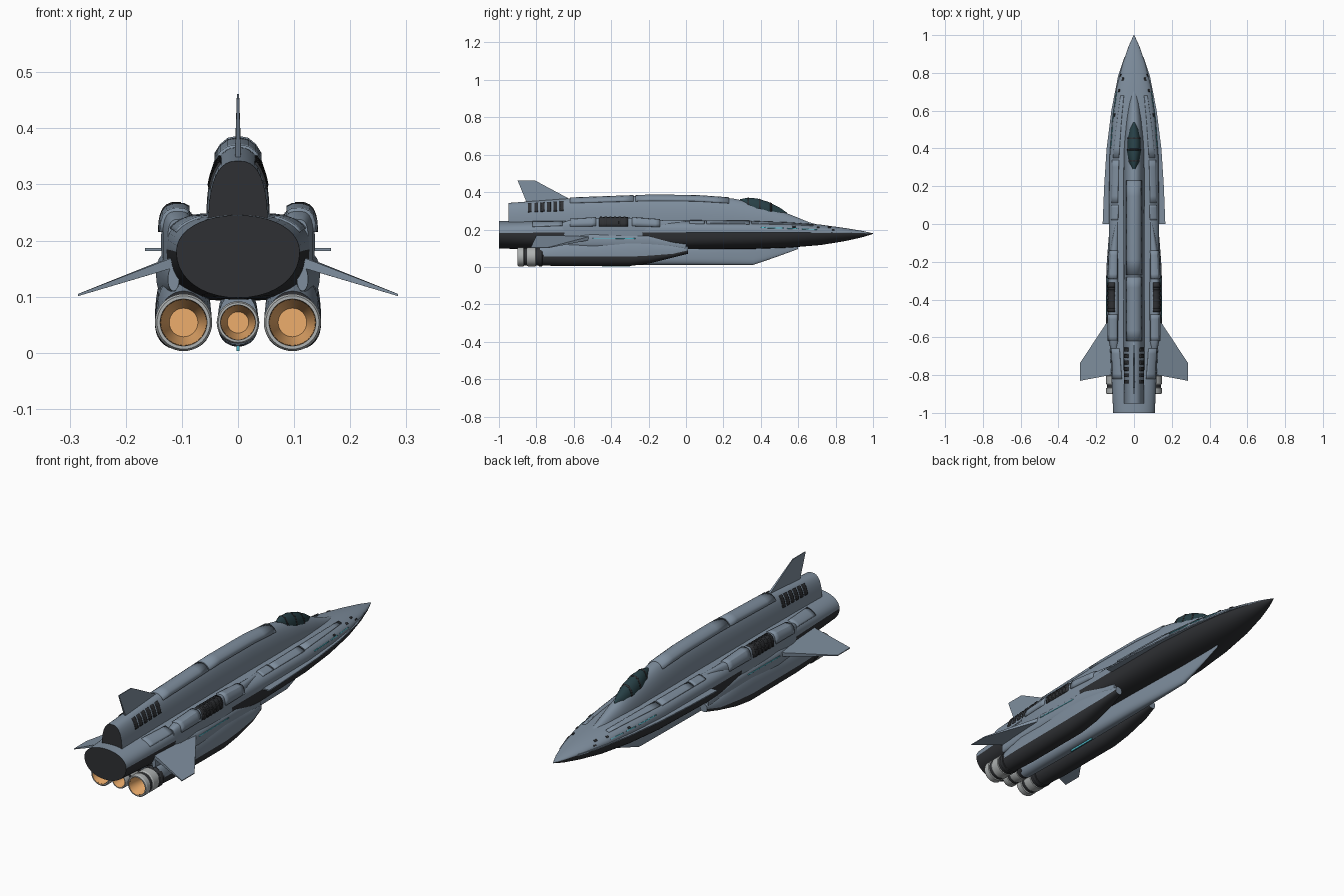
import bpy, bmesh, math

if "Cube" in bpy.data.objects:
    bpy.data.objects.remove(bpy.data.objects["Cube"])


def mat(name, c):
    m = bpy.data.materials.new(name)
    m.diffuse_color = (*c, 1)
    m.use_nodes = True
    m.node_tree.nodes["Principled BSDF"].inputs["Base Color"].default_value = m.diffuse_color
    return m


GREY = mat("hull_grey", (0.21, 0.27, 0.34))
DARK = mat("dark_plating", (0.028, 0.03, 0.034))
METAL = mat("nozzle_metal", (0.42, 0.44, 0.44))
GLOW = mat("engine_glow", (0.85, 0.42, 0.15))
GLASS = mat("canopy_glass", (0.02, 0.05, 0.06))
CYAN = mat("light_strip", (0.08, 0.5, 0.6))


def make(name, verts, faces, mats, idx=None, mirror=False, smooth=30):
    me = bpy.data.meshes.new(name)
    me.from_pydata(verts, [], faces)
    for m in mats:
        me.materials.append(m)
    if idx:
        me.polygons.foreach_set("material_index", idx)
    bm = bmesh.new()
    bm.from_mesh(me)
    bmesh.ops.recalc_face_normals(bm, faces=bm.faces[:])
    bm.to_mesh(me)
    bm.free()
    ob = bpy.data.objects.new(name, me)
    bpy.context.collection.objects.link(ob)
    bpy.ops.object.select_all(action='DESELECT')
    ob.select_set(True)
    bpy.context.view_layer.objects.active = ob
    bpy.ops.object.shade_smooth_by_angle(angle=math.radians(smooth))
    if mirror:
        ob.modifiers.new("mirror", 'MIRROR').use_mirror_merge = False
    return ob


def point(st, y, deg, off=0.0):
    """Point on a lofted superellipse body; station = y, cx, halfwidth, z mid, z top, z bottom, exponent."""
    st = sorted(st)
    y = min(max(y, st[0][0]), st[-1][0])
    for a, b in zip(st, st[1:]):
        if a[0] <= y <= b[0]:
            f = (y - a[0]) / (b[0] - a[0])
            _, cx, hw, zc, zt, zb, n = [p + (q - p) * f for p, q in zip(a, b)]
            break
    c, s = math.cos(math.radians(deg)), math.sin(math.radians(deg))
    h = (zt - zc if s > 0 else zc - zb) + off
    return (cx + math.copysign(abs(c) ** (2 / n), c) * (hw + off), y,
            zc + math.copysign(abs(s) ** (2 / n), s) * h)


def loft(name, st, top=GREY, low=DARK, mirror=False, n=40):
    ys = sorted(s[0] for s in st)
    verts = [point(st, y, 360 * i / n) for y in ys for i in range(n)]
    faces, idx = [], []
    for r in range(len(ys) - 1):
        for i in range(n):
            j = (i + 1) % n
            faces.append((r * n + i, r * n + j, r * n + n + j, r * n + n + i))
            idx.append(0 if i < n // 2 else 1)
    faces += [tuple(range(n)), tuple(range(len(verts) - n, len(verts)))]
    return make(name, verts, faces, [top, low], idx + [1, 0], mirror)


def panel(name, st, y0, y1, t0, t1, off, m=GREY, mirror=True, taper=0.0):
    """Thin raised plate that follows a lofted body."""
    ny, nt = 6, 6
    verts = []
    for i in range(ny + 1):
        f = i / ny
        for j in range(nt + 1):
            lo = t0 + (t1 - t0) * taper * f
            verts.append(point(st, y0 + (y1 - y0) * f, lo + (t1 - lo) * j / nt))
    w = nt + 1
    faces = [(i * w + j, i * w + j + 1, i * w + w + j + 1, i * w + w + j)
             for i in range(ny) for j in range(nt)]
    ob = make(name, verts, faces, [m])
    mod = ob.modifiers.new("thickness", 'SOLIDIFY')
    mod.thickness, mod.offset = off * 2, 0
    if mirror:
        ob.modifiers.new("mirror", 'MIRROR').use_mirror_merge = False
    return ob


def blade(name, outline, thick, axis, m=GREY, mirror=False):
    """Flat outline (with per-point thickness) turned into a fin."""
    verts = []
    for s in (-1, 1):
        for p, t in zip(outline, thick):
            q = list(p)
            q[axis] += s * t / 2
            verts.append(q)
    n = len(outline)
    faces = [tuple(range(n)), tuple(range(n, 2 * n))]
    faces += [(i, (i + 1) % n, n + (i + 1) % n, n + i) for i in range(n)]
    return make(name, verts, faces, [m], mirror=mirror)


def lathe(name, cx, cz, prof, m, n=40, mirror=False):
    """Turn a (radius, y) profile round a y axis."""
    verts = [(cx + r * math.cos(2 * math.pi * i / n), y, cz + r * math.sin(2 * math.pi * i / n))
             for r, y in prof for i in range(n)]
    faces = [(k * n + i, k * n + (i + 1) % n, k * n + n + (i + 1) % n, k * n + n + i)
             for k in range(len(prof) - 1) for i in range(n)]
    return make(name, verts, faces, [m], mirror=mirror)


# main hull: grey above, dark below
HULL = [(-1, 0, .11, .18, .245, .098, 2.1), (-.8, 0, .12, .183, .247, .095, 2.5),
        (-.55, 0, .132, .185, .248, .093, 3.4), (0, 0, .133, .185, .25, .095, 3.3),
        (.35, 0, .13, .187, .248, .096, 2.8), (.55, 0, .115, .187, .24, .103, 2.5),
        (.72, 0, .092, .187, .226, .117, 2.2), (.85, 0, .06, .184, .208, .138, 2),
        (.94, 0, .029, .181, .193, .158, 2), (1, 0, .002, .178, .18, .176, 2)]
loft("main_hull", HULL)

# dorsal spine
SPINE = [(-.95, 0, .053, .22, .342, .2, 2.6), (-.63, 0, .056, .22, .366, .2, 2.5),
         (-.2, 0, .057, .22, .382, .2, 2.4), (.05, 0, .057, .22, .38, .2, 2.4),
         (.25, 0, .056, .22, .366, .2, 2.3), (.42, 0, .052, .22, .33, .2, 2.2),
         (.55, 0, .04, .215, .283, .2, 2.1), (.66, 0, .025, .21, .238, .2, 2),
         (.75, 0, .01, .2, .215, .19, 2)]
loft("dorsal_spine", SPINE)
for i, (a, b) in enumerate([(-.62, -.28), (-.27, .23)]):
    panel("spine_top_plate_%d" % i, SPINE, a, b, 52, 128, .005, mirror=False)
for i in range(6):
    y = -.845 + i * .034
    panel("spine_vent_%d" % i, SPINE, y, y + .02, 28, 62, .004, DARK)

# cockpit canopy with frames
CAN = [(.29, 0, .012, .33, .362, .3, 2), (.33, 0, .028, .325, .37, .3, 2),
       (.38, 0, .036, .315, .366, .28, 2), (.44, 0, .035, .30, .348, .27, 2),
       (.5, 0, .023, .285, .318, .26, 2), (.54, 0, .004, .28, .29, .27, 2)]
loft("canopy", CAN, GLASS, GLASS)
for i, y in enumerate((.33, .39, .45)):
    panel("canopy_frame_%d" % i, CAN, y, y + .008, 0, 180, .002, DARK, mirror=False)

# shoulder fairings with grilles
SHO = [(-.66, .105, .02, .2, .238, .13, 3), (-.62, .107, .027, .2, .252, .12, 3.2),
       (-.45, .108, .029, .2, .263, .11, 3.2), (-.3, .108, .028, .2, .263, .11, 3.2),
       (-.14, .104, .024, .2, .25, .14, 3), (.02, .09, .008, .2, .246, .19, 2.4)]
loft("shoulder_fairing", SHO, GREY, GREY, mirror=True, n=28)
panel("shoulder_plate_rear", SHO, -.62, -.48, 8, 120, .006)
panel("shoulder_plate_front", SHO, -.29, -.14, 8, 120, .006)
panel("grille_bed", SHO, -.465, -.31, 6, 95, .003, DARK)
for i in range(6):
    y = -.46 + i * .025
    panel("grille_slat_%d" % i, SHO, y, y + .012, 6, 95, .006, DARK)

# hull plating and lights
panel("deck_plate_mid", HULL, .02, .1, 35, 62, .005)
panel("deck_plate_fore", HULL, .11, .34, 35, 60, .005)
panel("deck_plate_nose", HULL, .35, .68, 38, 60, .004, taper=.4)
panel("tail_plate", HULL, -.82, -.66, 25, 62, .004)
for i, (a, b) in enumerate([(.4, .52), (.54, .6), (.62, .7)]):
    panel("hull_light_%d" % i, HULL, a, b, 14, 18, .002, CYAN)
for i, (y, t) in enumerate([(.57, 20), (.7, 30), (.76, 40), (.78, 18)]):
    panel("thruster_port_%d" % i, HULL, y, y + .014, t, t + 9, .004, DARK)

# chine strakes
chine = [(.03, .91), (.052, .88), (.085, .78), (.12, .6), (.145, .4), (.158, .2),
         (.166, 0), (.1, 0)]
blade("chine_strake", [(x, y, .184) for x, y in chine], [.006] * 8, 2, mirror=True)

# swept wings and tail fin
blade("wing", [(.1, -.47, .166), (.15, -.53, .15), (.285, -.735, .103), (.285, -.83, .103),
               (.1, -.795, .166)], [.022, .018, .004, .004, .02], 2, mirror=True)
blade("tail_fin", [(0, -.62, .362), (0, -.805, .461), (0, -.9, .461), (0, -.85, .34),
                   (0, -.62, .34)], [.01, .004, .004, .01, .012], 0)

# side nacelles
NAC = [(-.78, .097, .046, .055, .11, .008, 2), (-.65, .097, .05, .055, .145, .004, 2.2),
       (-.3, .098, .05, .055, .166, .005, 2.4), (-.2, .098, .046, .06, .158, .018, 2.4),
       (-.07, .1, .034, .07, .127, .05, 2.4), (.01, .1, .018, .088, .108, .07, 2.4)]
loft("side_nacelle", NAC, mirror=True)
NACF = [(-.8, .115, .01, .13, .155, .11, 2), (-.5, .124, .022, .14, .178, .1, 2.4),
        (-.2, .12, .018, .14, .17, .1, 2.4), (0, .11, .01, .11, .13, .09, 2)]
loft("nacelle_fairing", NACF, GREY, GREY, mirror=True, n=24)
panel("nacelle_light", NACF, -.5, -.27, 14, 20, .002, CYAN)

# central pod and keel
POD = [(-.78, 0, .036, .053, .11, .014, 2), (-.5, 0, .036, .053, .12, .012, 2.4),
       (0, 0, .028, .055, .12, .011, 2.6), (.36, 0, .014, .055, .12, .011, 3),
       (.48, 0, .008, .09, .12, .052, 3), (.6, 0, .003, .11, .13, .096, 2)]
loft("central_keel_pod", POD, GREY, GREY)
blade("keel_light", [(0, -.45, .003), (0, -.3, .003), (0, -.3, .016), (0, -.45, .016)],
      [.006] * 4, 0, CYAN)

# engine nozzles: dark sleeve, metal rings, glowing throat
for label, cx, r in (("side", .097, .051), ("centre", 0, .038)):
    mir = cx > 0
    lathe(label + "_nozzle_sleeve", cx, .054,
          [(r * .93, -.76), (r * .9, -.89), (r * .8, -.895)], DARK, mirror=mir)
    for k, (a, b) in enumerate([(-.9, -.865), (-.85, -.8), (-.79, -.765)]):
        lathe(label + "_nozzle_ring_%d" % k, cx, .054,
              [(r * .82, a), (r * .93, a), (r, a + .006), (r, b - .004), (r * .85, b)],
              METAL if k < 2 else DARK, mirror=mir)
    lathe(label + "_nozzle_glow", cx, .054,
          [(r * .82, -.9), (r * .75, -.87), (r * .5, -.81), (.0005, -.81)], GLOW, mirror=mir)
